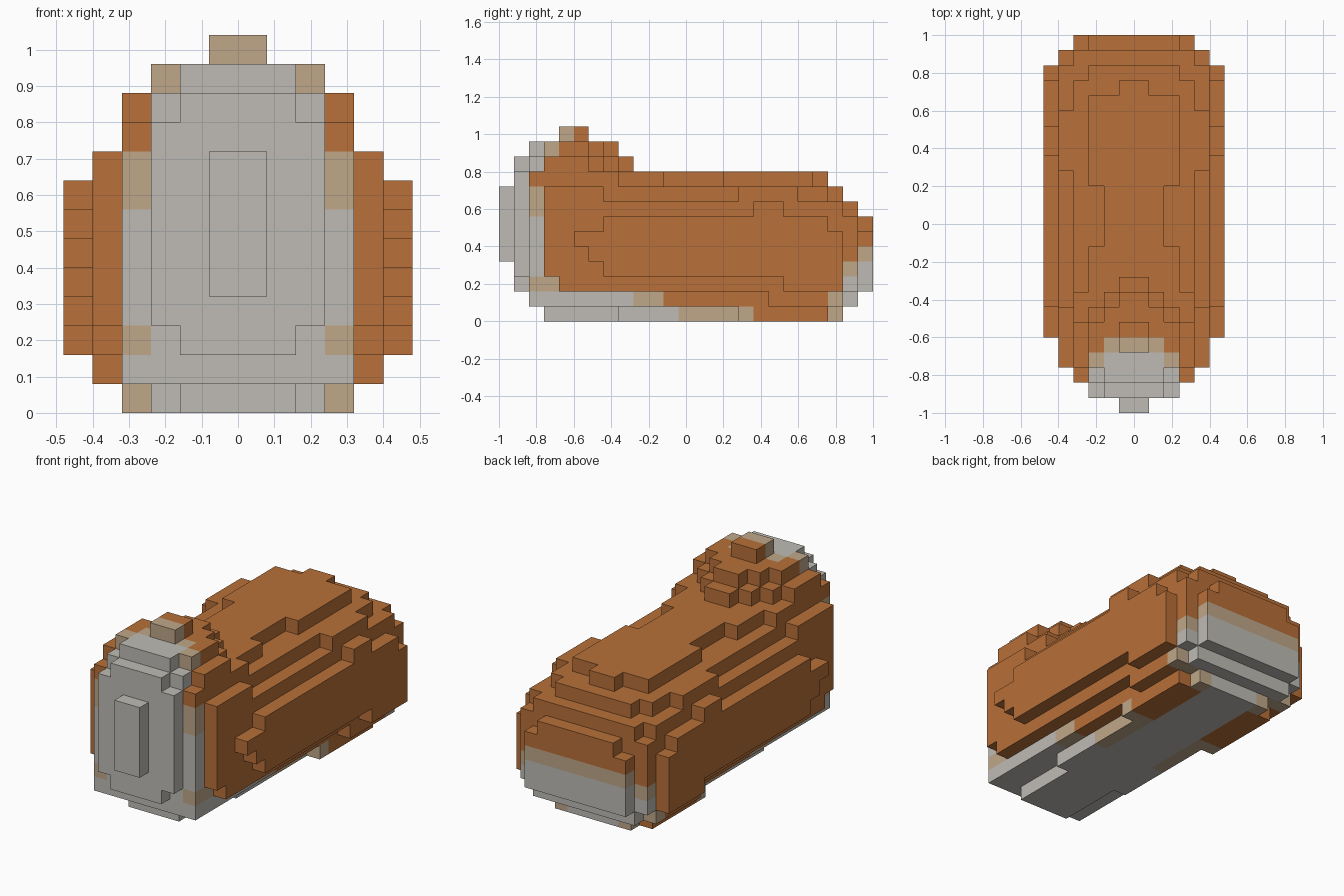
import bpy
import bmesh
from mathutils import Vector

if "Cube" in bpy.data.objects:
    bpy.data.objects.remove(bpy.data.objects["Cube"], do_unlink=True)

CELL = 0.08
LENGTH = 25


def make_material(name, color):
    mat = bpy.data.materials.new(name)
    mat.use_nodes = True
    rgba = (*color, 1)
    mat.diffuse_color = rgba
    mat.node_tree.nodes["Principled BSDF"].inputs["Base Color"].default_value = rgba
    return mat


ORANGE, GREY, TAN = range(3)
MATERIALS = [
    make_material("rust_orange", (0.48, 0.16, 0.04)),
    make_material("warm_grey", (0.52, 0.5, 0.46)),
    make_material("sandy_tan", (0.52, 0.39, 0.25)),
]

# Each cell of the stepped shape belongs to one part
owner = {}


def block(part, half, front, back, low, high):
    """Claim a mirrored box of cells that are still free."""
    for x in range(-half, half):
        for depth in range(front, back):
            for height in range(low, high):
                owner.setdefault((x, depth, height), part)


def layer(part, half, front, back, height):
    """Claim a mirrored slab one cell high."""
    block(part, half, front, back, height, height + 1)


def face_plate():
    part = "face_plate"
    block(part, 1, 0, 1, 4, 9)
    for inset in range(2):
        block(part, 3 - inset, 1, 2, 3 - inset, 10 + inset)
    for inset in range(3):
        block(part, 4 - inset, 2, 3, 1, 10 + inset)


def head_crown():
    part = "head_crown"
    layer(part, 4, 3, 8, 9)
    # Each narrower slab reaches one cell further back
    for half in range(1, 5):
        layer(part, half, 3, 10 - half, 10)
    for half in range(1, 4):
        layer(part, half, 3, 9 - half, 11)
    layer(part, 1, 4, 6, 12)


def body():
    part = "body"
    block(part, 4, 3, 24, 1, 8)
    block(part, 5, 4, 24, 2, 7)
    block(part, 5, 3, 23, 3, 8)
    layer(part, 5, 18, 23, 1)
    # Shoulders, waist and hips under the back ridge
    layer(part, 5, 3, 7, 8)
    layer(part, 5, 16, 20, 8)
    layer(part, 4, 7, 22, 8)
    layer(part, 3, 22, 23, 8)


def side_panels():
    part = "side_panels"
    for step in range(2):
        block(part, 6, 5 + step, 7, 5 - step, 6)
    block(part, 6, 7, 22, 3, 7)
    block(part, 6, 19, 23, 2, 6)
    layer(part, 6, 17, 19, 7)


def back_ridge():
    part = "back_ridge"
    layer(part, 2, 8, 21, 9)
    layer(part, 3, 8, 11, 9)
    layer(part, 3, 15, 21, 9)
    layer(part, 1, 21, 22, 9)


def rump():
    block("rump", 4, 24, LENGTH, 2, 6)
    layer("rump", 3, 24, LENGTH, 6)


def belly_base():
    # The base widens toward the back
    layer("belly_base", 2, 3, 22, 0)
    layer("belly_base", 3, 8, 23, 0)
    layer("belly_base", 4, 16, 22, 0)


def front_color(side, height):
    """Grey face with tan and orange patches at its outer edge."""
    if side < 4:
        return GREY
    if height == 9:
        return ORANGE
    return TAN if height in (2, 7, 8) else GREY


def back_color(depth, height):
    """Grey lower rump, a tan band, then orange."""
    band = depth - 20
    if height < band:
        return GREY
    return TAN if height == band else ORANGE


def belly_color(side, depth, height):
    """Belly turning from grey through tan to orange, grey along the middle."""
    grey_end, tan_end = (9, 11) if height else (12, 17)
    if depth < grey_end or side <= 2:
        return GREY
    return TAN if depth < tan_end or depth == 22 else ORANGE


def crown_color(side, depth, height):
    """Grey brow fading through tan into the orange crown."""
    if height == 11 and depth == 3:
        return GREY if side <= 2 else TAN
    return TAN if depth <= 4 and side <= 2 and height > 10 else ORANGE


def cell_color(x, depth, height):
    side = x + 1 if x >= 0 else -x
    if depth < 3:
        return front_color(side, height)
    if depth > 22:
        return back_color(depth, height)
    if height < 2:
        return belly_color(side, depth, height)
    if height == 2 and depth == 3:
        return TAN
    return crown_color(side, depth, height)


def build_skin(part):
    """Skin the exposed sides of the cells of one part."""
    bm = bmesh.new()
    corners = {}

    def corner(point):
        key = tuple(round(c) for c in point)
        if key not in corners:
            centred = Vector(key) - Vector((0, LENGTH / 2, 0))
            corners[key] = bm.verts.new(centred * CELL)
        return corners[key]

    for cell, name in owner.items():
        if name != part:
            continue
        base = Vector(cell)
        for axis in range(3):
            normal, u, v = Vector(), Vector(), Vector()
            normal[axis] = u[axis - 2] = v[axis - 1] = 1
            for sign in (-1, 1):
                if tuple(round(c) for c in base + normal * sign) in owner:
                    continue
                start = base + normal if sign > 0 else base
                ring = [start, start + u, start + u + v, start + v]
                if sign < 0:
                    ring.reverse()
                face = bm.faces.new([corner(p) for p in ring])
                face.material_index = cell_color(*cell)

    # Merge flat areas of one colour
    bmesh.ops.dissolve_limit(bm, angle_limit=0.01, verts=bm.verts[:],
                             edges=bm.edges[:], delimit={"MATERIAL"})
    mesh = bpy.data.meshes.new(part)
    bm.to_mesh(mesh)
    bm.free()
    for mat in MATERIALS:
        mesh.materials.append(mat)
    bpy.context.scene.collection.objects.link(bpy.data.objects.new(part, mesh))


for make_part in (face_plate, head_crown, body, side_panels,
                  back_ridge, rump, belly_base):
    make_part()

for part_name in sorted(set(owner.values())):
    build_skin(part_name)
